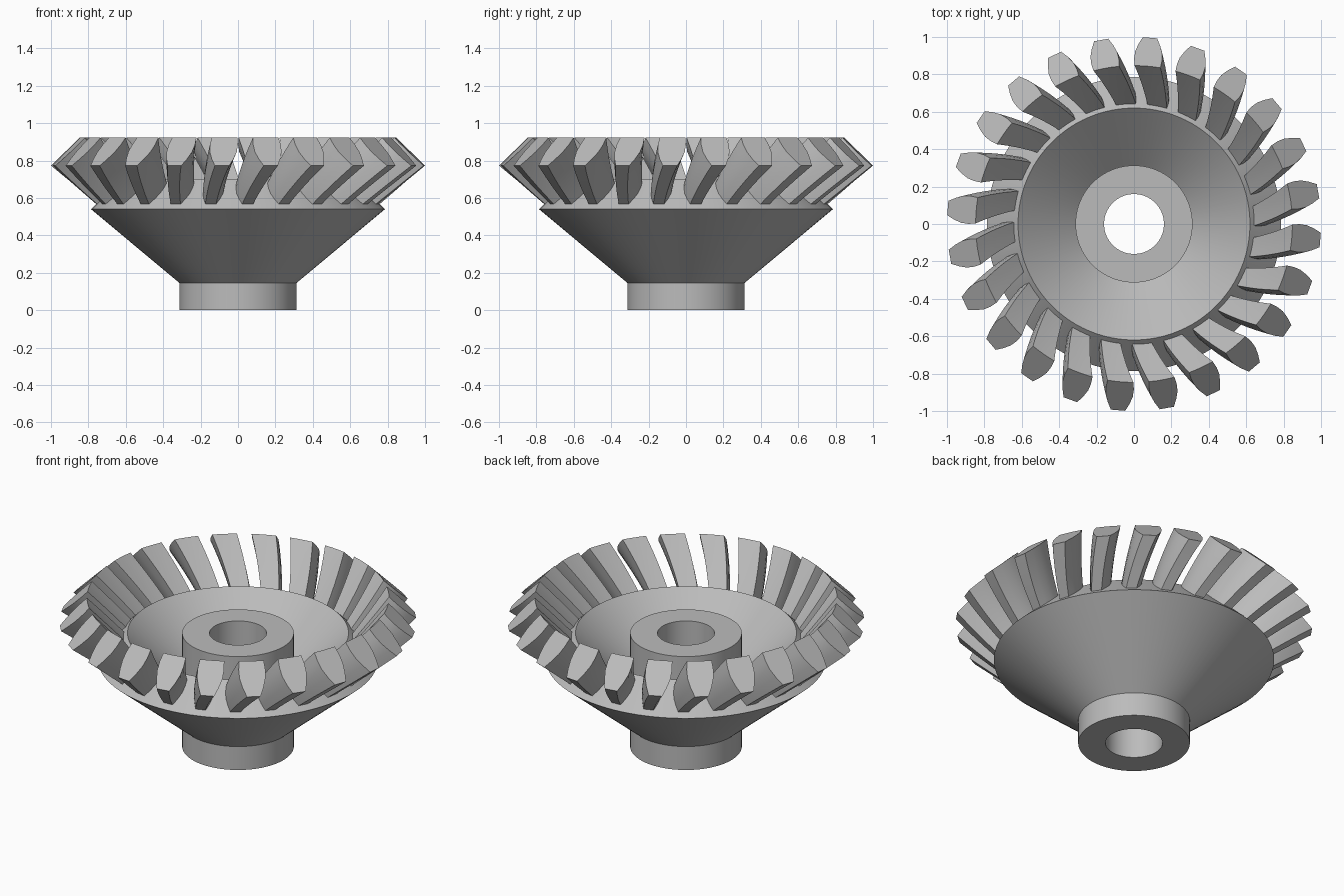
import bpy, bmesh, math
from mathutils import Matrix, Vector

cube = bpy.data.objects.get("Cube")
if cube:
    bpy.data.objects.remove(cube, do_unlink=True)

steel = bpy.data.materials.new("steel_grey")
steel.use_nodes = True
GREY = (0.5, 0.5, 0.5, 1)
steel.diffuse_color = GREY
steel.node_tree.nodes["Principled BSDF"].inputs["Base Color"].default_value = GREY

TEETH = 24
SPIRAL = math.radians(6.2)
HEEL_ANGLE = math.radians(-4.9)
STATIONS = 10


def finish(bm, name):
    """Turn a bmesh into a smooth-shaded object with sharp edges."""
    bmesh.ops.recalc_face_normals(bm, faces=bm.faces)
    mesh = bpy.data.meshes.new(name)
    bm.to_mesh(mesh)
    bm.free()
    mesh.materials.append(steel)
    obj = bpy.data.objects.new(name, mesh)
    bpy.context.collection.objects.link(obj)
    bpy.ops.object.select_all(action="DESELECT")
    obj.select_set(True)
    bpy.context.view_layer.objects.active = obj
    bpy.ops.object.shade_smooth_by_angle(angle=math.radians(25))
    return obj


# Gear body: hub, bore and conical web turned from one closed profile (r, z)
profile = [(0.16, 0), (0.313, 0), (0.313, 0.145), (0.786, 0.54), (0.62, 0.702),
           (0.313, 0.42), (0.313, 0.702), (0.16, 0.702)]
bm = bmesh.new()
verts = [bm.verts.new((r, 0, z)) for r, z in profile]
edges = [bm.edges.new((v, verts[(i + 1) % len(verts)])) for i, v in enumerate(verts)]
bmesh.ops.spin(bm, geom=verts + edges, cent=(0, 0, 0), axis=(0, 0, 1),
               angle=math.tau, steps=96, use_merge=True)
bmesh.ops.remove_doubles(bm, verts=bm.verts, dist=0.0001)
finish(bm, "gear_body")

# Tooth corners as (r, z): root and tip at the small end and the large end
root_toe, root_heel = Vector((0.643, 0.68)), Vector((0.847, 0.922))
tip_toe, tip_heel = Vector((0.758, 0.567)), Vector((1.0, 0.772))

# Tooth section: (height from root to tip, half width in degrees)
flank = [(0, 4.7), (0.25, 4.85), (0.5, 4.5), (0.75, 3.5), (1, 2.2)]
section = [(h, -w) for h, w in flank] + [(h, w) for h, w in reversed(flank)]
section += [(0, 1.6), (0, -1.6)]


def tooth_point(t, height, degrees):
    root = root_toe.lerp(root_heel, t)
    r, z = root.lerp(tip_toe.lerp(tip_heel, t), height)
    a = HEEL_ANGLE - SPIRAL * (1 - t) + math.radians(degrees)
    return r * math.cos(a), r * math.sin(a), z


# Spiral teeth: one tooth lofted from toe to heel, repeated around the axis
bm = bmesh.new()
rings = []
for i in range(STATIONS + 1):
    t = -0.03 + 1.03 * i / STATIONS
    rings.append([bm.verts.new(tooth_point(t, h, d)) for h, d in section])
for a, b in zip(rings, rings[1:]):
    for j in range(len(section)):
        k = (j + 1) % len(section)
        bm.faces.new((a[j], a[k], b[k], b[j]))
bm.faces.new(rings[0])
bm.faces.new(rings[-1])
tooth = bm.verts[:] + bm.edges[:] + bm.faces[:]
for n in range(1, TEETH):
    copy = bmesh.ops.duplicate(bm, geom=tooth)["geom"]
    bmesh.ops.rotate(bm, verts=[v for v in copy if isinstance(v, bmesh.types.BMVert)],
                     cent=(0, 0, 0), matrix=Matrix.Rotation(math.tau * n / TEETH, 3, "Z"))
finish(bm, "gear_teeth")
